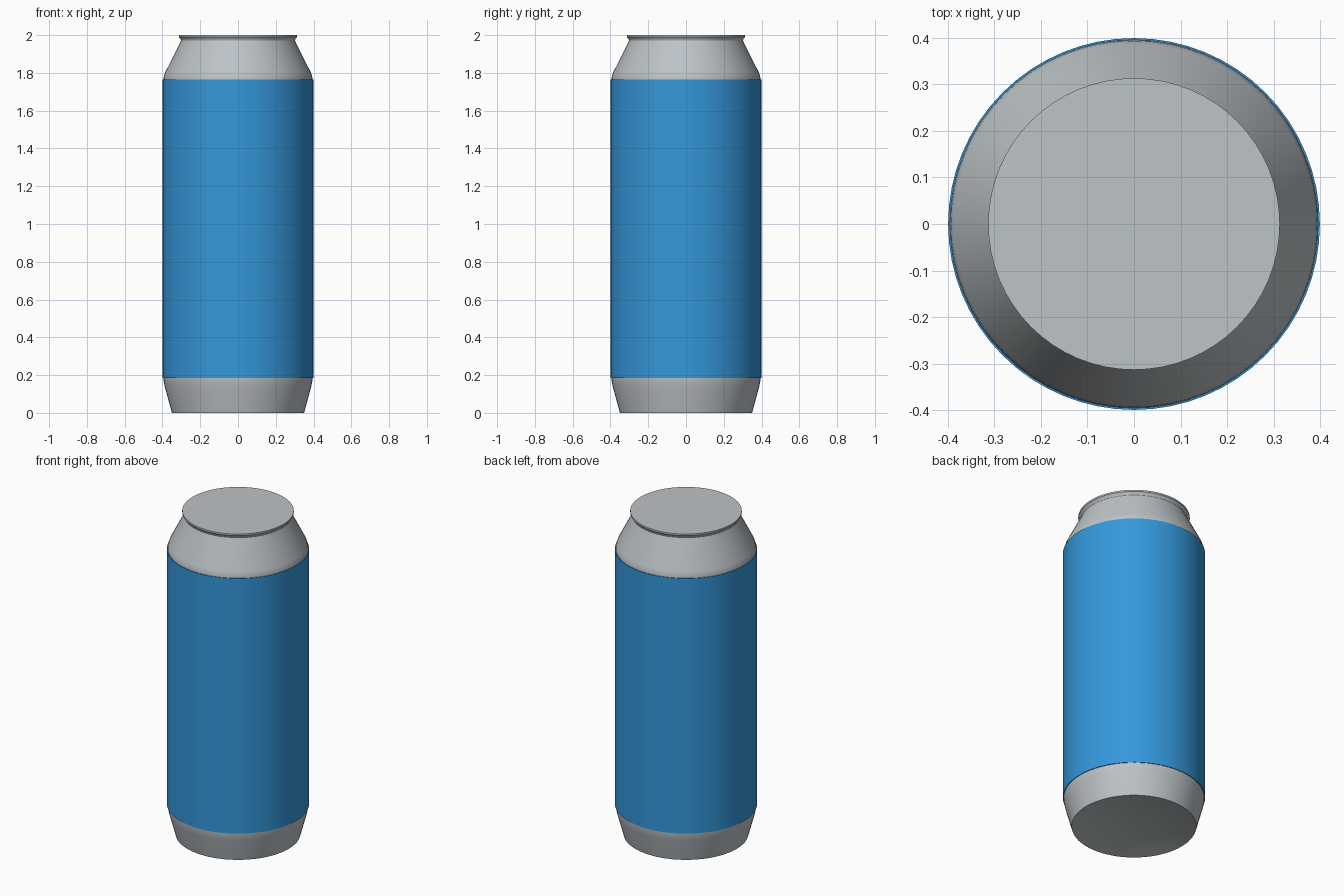
import bpy, bmesh
from math import cos, sin, pi

SEGMENTS = 64

default = bpy.data.objects.get("Cube")
if default:
    bpy.data.objects.remove(default, do_unlink=True)


def material(name, color):
    mat = bpy.data.materials.new(name)
    mat.use_nodes = True
    mat.diffuse_color = color
    bsdf = next(n for n in mat.node_tree.nodes if n.type == "BSDF_PRINCIPLED")
    bsdf.inputs["Base Color"].default_value = color
    return mat


def lathe(name, profile, mat):
    """Revolve (radius, height) points around z; a zero radius closes the end."""
    bm = bmesh.new()
    rings = []
    for r, z in profile:
        count = SEGMENTS if r > 0 else 1
        rings.append([bm.verts.new((r * cos(2 * pi * i / SEGMENTS),
                                    r * sin(2 * pi * i / SEGMENTS), z))
                      for i in range(count)])
    for low, high in zip(rings, rings[1:]):
        for i in range(SEGMENTS):
            j = (i + 1) % SEGMENTS
            if len(low) == 1:
                bm.faces.new((low[0], high[j], high[i]))
            elif len(high) == 1:
                bm.faces.new((low[i], low[j], high[0]))
            else:
                bm.faces.new((low[i], low[j], high[j], high[i]))
    mesh = bpy.data.meshes.new(name)
    bm.to_mesh(mesh)
    bm.free()
    mesh.materials.append(mat)
    obj = bpy.data.objects.new(name, mesh)
    bpy.context.collection.objects.link(obj)
    bpy.ops.object.select_all(action="DESELECT")
    obj.select_set(True)
    bpy.context.view_layer.objects.active = obj
    bpy.ops.object.shade_smooth_by_angle(angle=pi / 6)
    return obj


silver = material("silver", (0.509, 0.546, 0.571, 1))
blue = material("blue", (0.034, 0.314, 0.708, 1))

# Metal shell: shallow dished base, tapered foot, straight wall, shoulder, neck and lid
base_radius, dish = 0.35, 0.04
base = [(base_radius * t / 5, dish * (1 - (t / 5) ** 2)) for t in range(6)]
wall = [(0.388, 0.14), (0.393, 0.165), (0.395, 0.19),
        (0.395, 1.76), (0.393, 1.78), (0.387, 1.80)]
neck = [(0.306, 1.96), (0.302, 1.972), (0.304, 1.98), (0.313, 1.99), (0.313, 2.0)]
lathe("can_shell", base + wall + neck + [(0, 2.0)], silver)

# Thin coloured sleeve around the wall
lathe("label_sleeve", [(0.395, 0.185), (0.399, 0.185), (0.399, 1.765), (0.395, 1.765)], blue)
